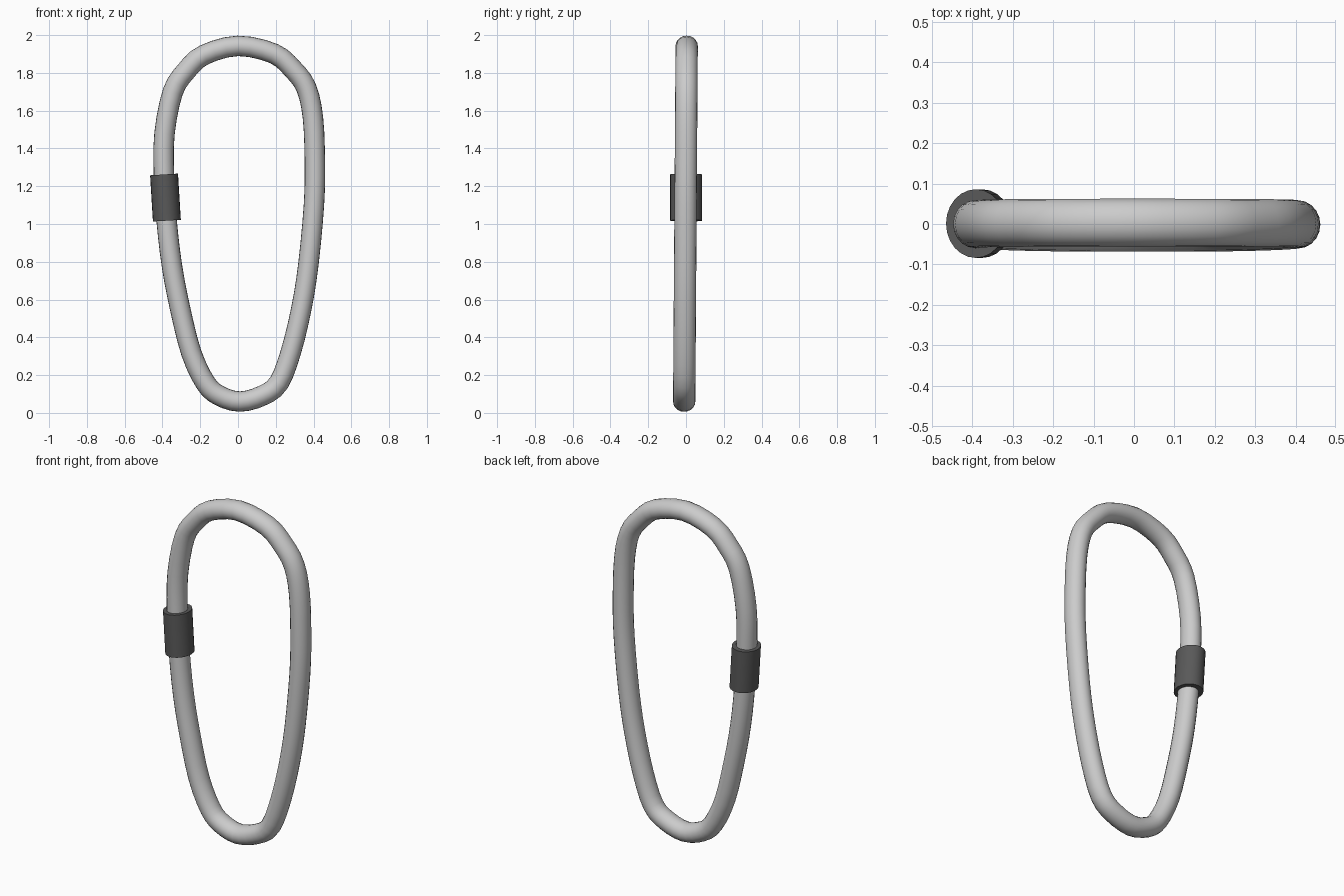
import bpy, bmesh, math
from mathutils import Vector

if "Cube" in bpy.data.objects:
    bpy.data.objects.remove(bpy.data.objects["Cube"])

# Centre line of the loop in the xz plane, clockwise from the top
PATH = [(0, 1.943), (.19, 1.902), (.29, 1.82), (.362, 1.72), (.397, 1.56),
        (.407, 1.32), (.402, 1.1), (.373, .79), (.337, .56), (.282, .33),
        (.217, .16), (.13, .092), (.01, .06), (-.10, .092), (-.172, .158),
        (-.248, .32), (-.308, .56), (-.35, .78), (-.378, 1.02), (-.392, 1.26),
        (-.389, 1.48), (-.345, 1.70), (-.275, 1.81), (-.18, 1.895)]
SIDES, STEPS = 20, 3
RX, RY = .054, .059


def smooth_path(pts):
    """Closed Catmull-Rom curve through the points."""
    p = [Vector(q) for q in pts]
    n, out = len(p), []
    for i in range(n):
        a, b, c, d = (p[(i + k) % n] for k in (-1, 0, 1, 2))
        for s in range(STEPS):
            t = s / STEPS
            out.append(.5 * (2 * b + (c - a) * t + (2 * a - 5 * b + 4 * c - d) * t**2
                             + (3 * b - a - 3 * c + d) * t**3))
    return out


def finish(bm, name):
    bmesh.ops.recalc_face_normals(bm, faces=bm.faces)
    me = bpy.data.meshes.new(name)
    bm.to_mesh(me)
    bm.free()
    ob = bpy.data.objects.new(name, me)
    bpy.context.collection.objects.link(ob)
    bpy.ops.object.select_all(action='DESELECT')
    ob.select_set(True)
    bpy.context.view_layer.objects.active = ob
    bpy.ops.object.shade_smooth_by_angle(angle=math.radians(40))
    return ob


# Oval rod swept round the closed loop
bm = bmesh.new()
path = smooth_path(PATH)
n = len(path)
rings = []
for i, c in enumerate(path):
    t = (path[(i + 1) % n] - path[i - 1]).normalized()
    nx, nz = -t.y, t.x
    y0 = -.003 + .007 * (c.y - 1)
    ring = []
    for k in range(SIDES):
        a = math.tau * k / SIDES
        r = RX * math.cos(a)
        ring.append(bm.verts.new((c.x + nx * r, y0 + RY * math.sin(a), c.y + nz * r)))
    rings.append(ring)
for i in range(n):
    r, s = rings[i], rings[(i + 1) % n]
    for k in range(SIDES):
        m = (k + 1) % SIDES
        bm.faces.new((r[k], r[m], s[m], s[k]))
finish(bm, "loop_rod")

# Locking collar around the left side of the rod
bm = bmesh.new()
bmesh.ops.create_cone(bm, cap_ends=True, segments=24, radius1=1, radius2=1, depth=1)
collar = finish(bm, "locking_collar")
collar.scale = (.074, .085, .245)
collar.location = (-.384, .001, 1.14)
collar.rotation_euler.y = math.radians(-3.5)
mat = bpy.data.materials.new("dark_grey")
mat.diffuse_color = (.1, .1, .1, 1)
mat.use_nodes = True
mat.node_tree.nodes["Principled BSDF"].inputs["Base Color"].default_value = mat.diffuse_color
collar.data.materials.append(mat)
